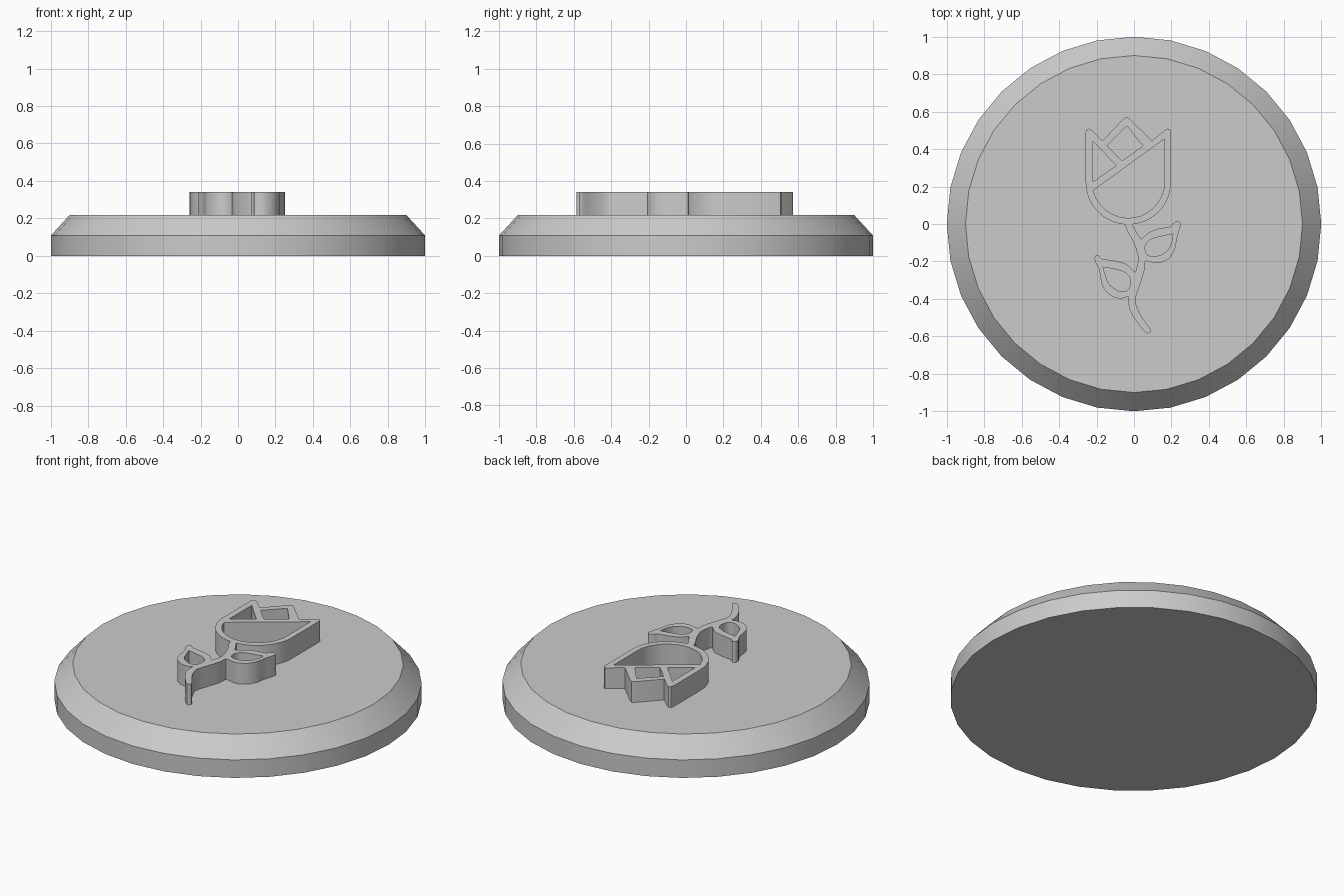
import bpy
import bmesh
from math import sin, cos, radians
from mathutils import Vector

old = bpy.data.objects.get("Cube")
if old:
    bpy.data.objects.remove(old)

grey = bpy.data.materials.new("plain grey")
grey.use_nodes = True
colour = (0.6, 0.6, 0.6, 1)
grey.diffuse_color = colour
grey.node_tree.nodes["Principled BSDF"].inputs["Base Color"].default_value = colour


def finish(bm, name):
    """Turn a bmesh into a shaded object with the shared material."""
    bmesh.ops.remove_doubles(bm, verts=bm.verts, dist=0.0001)
    bmesh.ops.recalc_face_normals(bm, faces=bm.faces)
    mesh = bpy.data.meshes.new(name)
    bm.to_mesh(mesh)
    bm.free()
    mesh.materials.clear()
    mesh.materials.append(grey)
    mesh.shade_smooth()
    mesh.set_sharp_from_angle(angle=radians(30))
    obj = bpy.data.objects.new(name, mesh)
    bpy.context.collection.objects.link(obj)
    return obj


def points(*pairs):
    """Points given in hundredths of a unit."""
    return [Vector(p) / 100 for p in pairs]


def arc(centre, radius, start, end, steps=14):
    angles = [radians(start + (end - start) * i / steps) for i in range(steps + 1)]
    return [Vector((centre[0] + radius * cos(a), centre[1] + radius * sin(a))) for a in angles]


def smooth(pts, steps=3):
    """Open flowing line through the given points."""
    ext = [pts[0]] + pts + [pts[-1]]
    out = []
    for a, b, c, d in zip(ext, ext[1:], ext[2:], ext[3:]):
        for i in range(steps):
            t = i / steps
            out.append(0.5 * (2 * b + (c - a) * t + (2 * a - 5 * b + 4 * c - d) * t * t
                              + (3 * b - a - 3 * c + d) * t ** 3))
    return out + [pts[-1]]


# Round base with a chamfered upper rim
wall, top, rim = 0.108, 0.217, 0.9
bm = bmesh.new()
bmesh.ops.create_cone(bm, cap_ends=True, segments=32, radius1=1, radius2=1, depth=wall)
bmesh.ops.translate(bm, verts=bm.verts, vec=(0, 0, wall / 2))
cap = max(bm.faces, key=lambda f: f.calc_center_median().z)
new = bmesh.ops.extrude_face_region(bm, geom=[cap])["geom"]
bmesh.ops.delete(bm, geom=[cap], context="FACES_ONLY")
for v in new:
    if isinstance(v, bmesh.types.BMVert):
        v.co = (v.co.x * rim, v.co.y * rim, top)
finish(bm, "base_disc")

# Outline of the flower head, clockwise from the stem
centre = (-0.03, 0.225)
outline = arc(centre, 0.228, 265, 180)
outline += points((-25.8, 49), (-25.3, 50.4), (-24, 51), (-22.7, 50.2), (-16.7, 44.5),
                  (-5.6, 56.3), (-4, 57.2), (-2.4, 56.3), (9.5, 44.5),
                  (16.5, 50.2), (18, 51), (19.3, 50.4), (19.8, 49))
outline += arc(centre, 0.228, 0, -85)

# Right leaf, stem and left leaf continue the same outline
outline += smooth(points((0, -2), (3.5, -8)))
outline += smooth(points((4, -8), (8, -4.5), (13, -2.5), (19, -1.5), (21, 0.5), (23.5, 1.5),
                         (25, 0), (24, -4), (22.8, -8), (22, -13), (19, -18), (14, -20.8),
                         (9.5, -20.5), (6, -20), (5.5, -25), (3, -33), (0.8, -40),
                         (1.8, -45), (5, -51), (8.7, -56), (8.3, -58), (6.3, -58),
                         (2, -53), (-1.8, -47), (-3, -42), (-3, -39)))
outline += smooth(points((-3.3, -38.8), (-7, -39.8), (-12, -38.5), (-16.5, -34), (-18, -28),
                         (-18.7, -24), (-20.8, -20), (-20.8, -17.3), (-19, -16.5),
                         (-17.3, -18.5), (-10, -19.7), (-4, -21.5), (0.5, -25.8)))
outline += smooth(points((1, -25), (2.2, -18), (0, -10.5), (-3.5, -4)))

# Openings in the petals and leaves
cup = points((16.3, 45.5)) + arc(centre, 0.193, 0, -165) + points((-22, 17.7))
side_petal = points((-22, 44.4), (-9.6, 31.2), (-22, 22.5))
middle_petal = points((-3.9, 52.4), (-14.4, 41.9), (-6.4, 33.7), (4.8, 41.7))
right_leaf = smooth(points((21, -5.3), (14, -6.7), (8.5, -8.5), (6, -12), (7, -16.3),
                           (12, -17.2), (17.5, -14.5), (20, -10), (20.6, -6)))
left_leaf = smooth(points((-16.6, -23), (-11, -24), (-5, -25.8), (-2, -29.5), (-3, -35),
                          (-7.5, -36), (-13, -32.5), (-15.3, -27), (-16.4, -23.6)))

# Raised flower emblem, sunk slightly into the base
low, high = 0.2, 0.342
curve = bpy.data.curves.new("flower_outline", "CURVE")
curve.dimensions = "2D"
curve.fill_mode = "BOTH"
curve.extrude = (high - low) / 2
for loop in (outline, cup, side_petal, middle_petal, right_leaf, left_leaf):
    spline = curve.splines.new("POLY")
    spline.points.add(len(loop) - 1)
    for point, co in zip(spline.points, loop):
        point.co = (co.x, co.y, 0, 1)
    spline.use_cyclic_u = True
helper = bpy.data.objects.new("flower_outline", curve)
bpy.context.collection.objects.link(helper)
shape = helper.evaluated_get(bpy.context.evaluated_depsgraph_get()).to_mesh()
bm = bmesh.new()
bm.from_mesh(shape)
bpy.data.objects.remove(helper)
emblem = finish(bm, "flower_emblem")
emblem.location.z = (low + high) / 2
